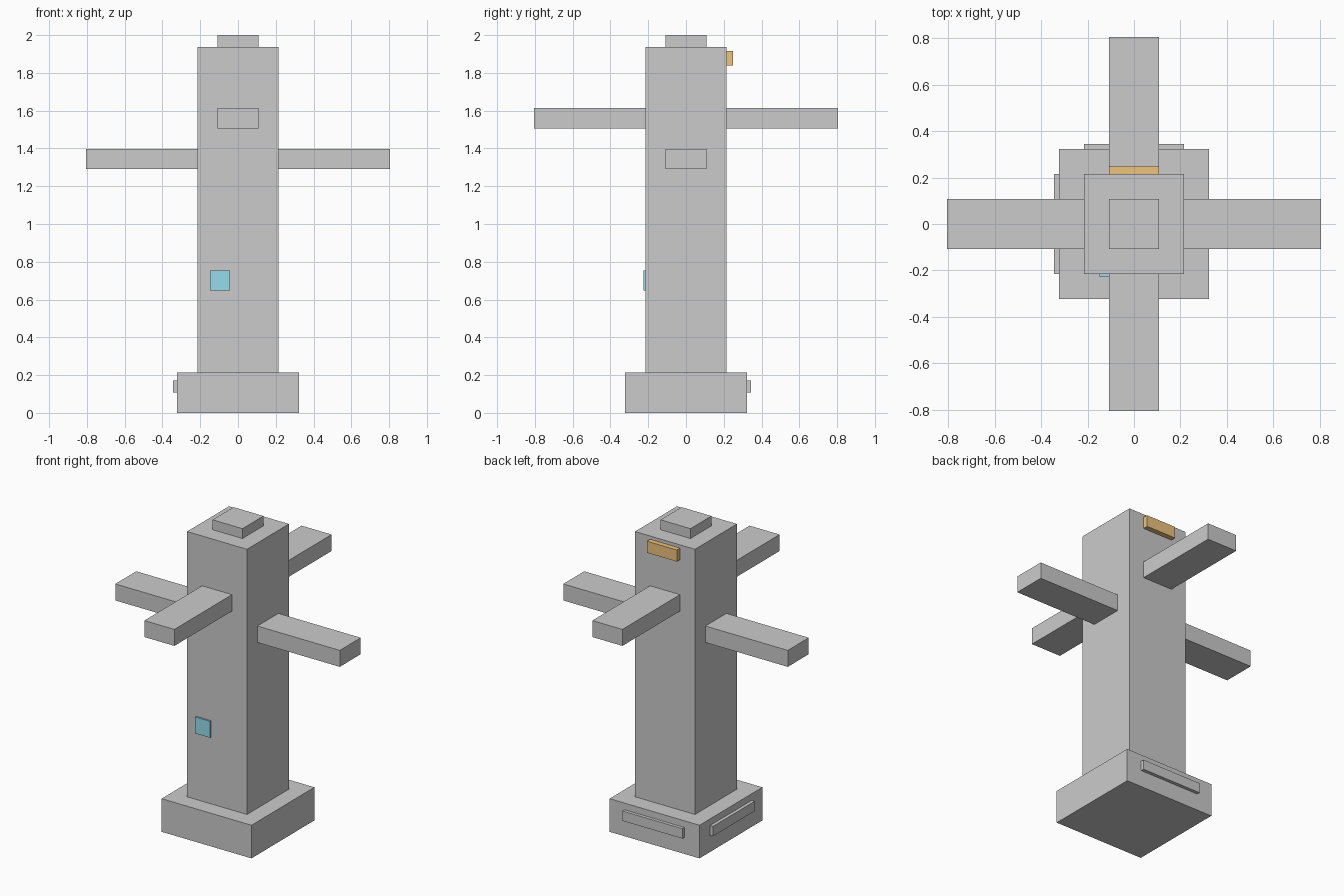
import bpy

if "Cube" in bpy.data.objects:
    bpy.data.objects.remove(bpy.data.objects["Cube"])


def material(name, color):
    m = bpy.data.materials.new(name)
    m.diffuse_color = color
    m.use_nodes = True
    m.node_tree.nodes["Principled BSDF"].inputs["Base Color"].default_value = m.diffuse_color
    return m


def box(name, x, y, z, mat=None):
    """Axis-aligned box from (min, max) ranges."""
    bpy.ops.mesh.primitive_cube_add(
        size=1, location=[(a + b) / 2 for a, b in (x, y, z)])
    ob = bpy.context.object
    ob.name = name
    ob.scale = [b - a for a, b in (x, y, z)]
    bpy.ops.object.transform_apply(location=False, rotation=False, scale=True)
    if mat:
        ob.data.materials.append(mat)
    return ob


def sym(h):
    return (-h, h)


U = 0.1075  # half width of an arm

# Base, post and cap
box("base", sym(3 * U), sym(3 * U), (0, 2 * U))
box("post", sym(2 * U), sym(2 * U), (2 * U, 1.936))
box("cap", sym(U), sym(U), (1.936, 2.0))

# Arms: side pair lower, front and back pair higher
for side, s in (("negative", -1), ("positive", 1)):
    reach = tuple(sorted((s * 2 * U, s * 0.806)))
    box("side_arm_" + side, reach, sym(U), (1.29, 1.397))
    box("depth_arm_" + side, sym(U), reach, (1.506, 1.613))

# Thin plates on the left and back of the base
box("left_base_plate", (-0.344, -3 * U), sym(2 * U), (0.108, 0.172))
box("back_base_plate", sym(2 * U), (3 * U, 0.344), (0.108, 0.172))

# Coloured details
orange = material("orange", (0.85, 0.55, 0.2, 1))
cyan = material("cyan", (0.3, 0.72, 0.83, 1))
box("back_bar", sym(U), (2 * U, 0.248), (1.84, 1.915), orange)
box("front_panel", (-0.149, -0.042), (-0.226, -2 * U), (0.648, 0.755), cyan)
